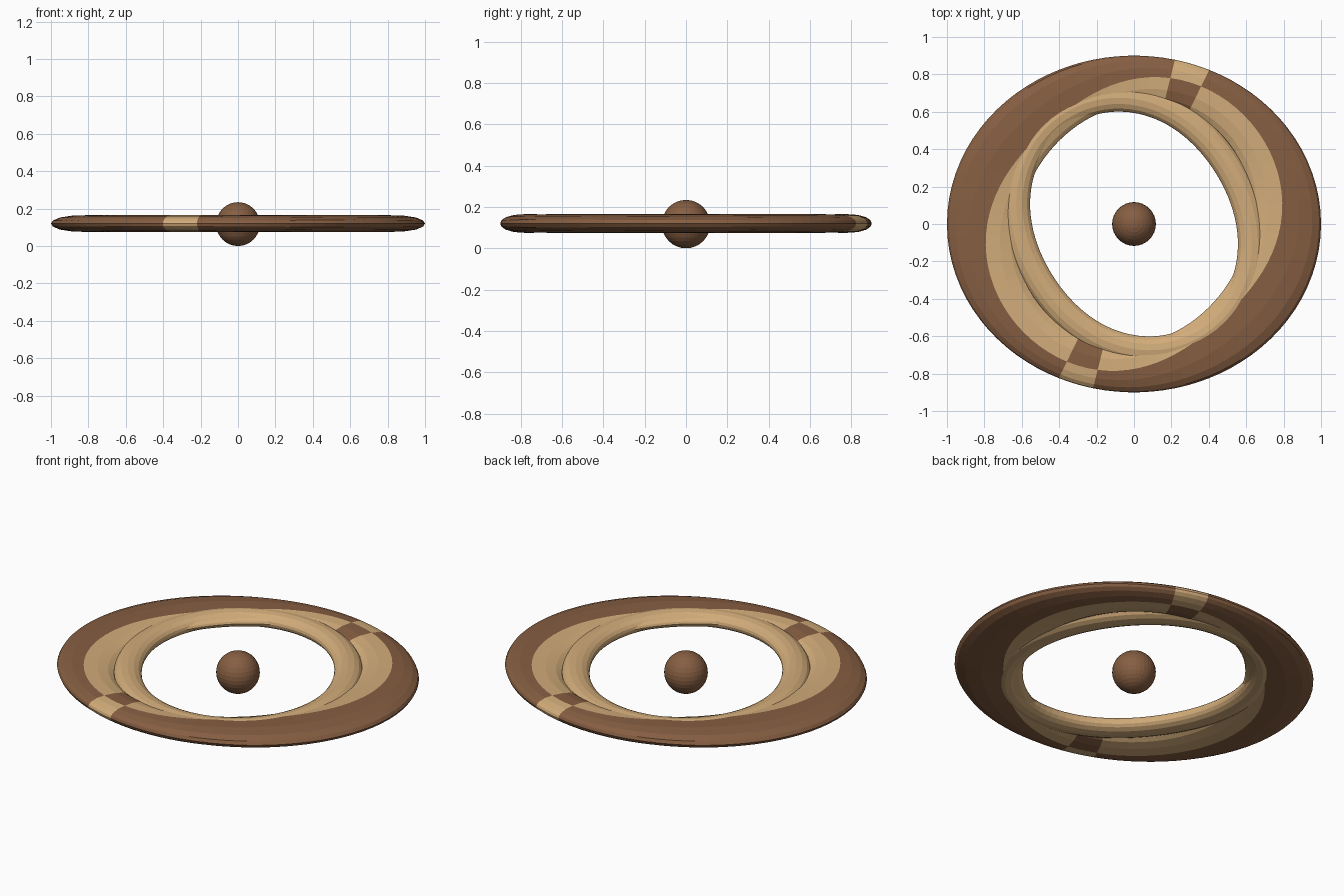
import bpy, bmesh, math

if "Cube" in bpy.data.objects:
    bpy.data.objects.remove(bpy.data.objects["Cube"])

SEGS = 90          # steps around each ring
MID_Z = 0.12       # height of the ring plane
HALF = 0.045       # half thickness of the rings


def material(name, rgb):
    m = bpy.data.materials.new(name)
    m.diffuse_color = (*rgb, 1)
    m.use_nodes = True
    m.node_tree.nodes["Principled BSDF"].inputs["Base Color"].default_value = m.diffuse_color
    return m


brown = material("brown", (0.238, 0.112, 0.054))
tan = material("tan", (0.645, 0.413, 0.195))


def wave(mean, amp, phase, deg, n=2):
    """Radius of a tilted, near-elliptical loop."""
    return mean + amp * math.cos(math.radians(n * (deg - phase)))


# Loops bounding the rings, as radius by angle
def rim(d):
    a = math.radians(d)
    return 1 / math.hypot(math.cos(a), math.sin(a) / 0.9)


def split(d):
    return wave(0.77, 0.067, 43, d) - wave(0, 0.01, 43, d, 4)


def outer_hole(d):
    return wave(0.63, 0.035, 55, d)


def inner_hole(d):
    return wave(0.57, 0.055, 122, d)


def inner_rim(d):
    return inner_hole(d) + 0.15


def inner_mid(d):
    return inner_hole(d) + 0.075


def ring(name, inside, middle, outside, power, color_rule):
    """Sweep a flattened section whose edges follow three loops."""
    bm = bmesh.new()
    steps = [0, 0.05, 0.22, 0.55]
    loops = []
    for i in range(SEGS):
        d = i * 360 / SEGS
        r0, rm, r1 = inside(d), middle(d), outside(d)
        radii = [r0 + (rm - r0) * s for s in steps] + [rm]
        radii += [r1 - (r1 - rm) * s for s in reversed(steps)]
        c, w = (r0 + r1) / 2, (r1 - r0) / 2
        top = []
        for r in radii:
            n = min(1, abs(r - c) / w)
            top.append((r, HALF * math.sqrt(max(0, 1 - n ** power))))
        section = top + [(r, -z) for r, z in reversed(top[1:-1])]
        a = math.radians(d)
        loops.append([bm.verts.new((r * math.cos(a), r * math.sin(a), MID_Z + z))
                      for r, z in section])
    count = len(loops[0])
    for i in range(SEGS):
        p, q = loops[i], loops[(i + 1) % SEGS]
        for j in range(count):
            k = (j + 1) % count
            f = bm.faces.new((p[j], p[k], q[k], q[j]))
            is_outer = 4 <= j < 12
            f.material_index = color_rule((i + 0.5) * 360 / SEGS, is_outer)
    bmesh.ops.recalc_face_normals(bm, faces=bm.faces[:])
    me = bpy.data.meshes.new(name)
    bm.to_mesh(me)
    bm.free()
    me.materials.append(brown)
    me.materials.append(tan)
    ob = bpy.data.objects.new(name, me)
    bpy.context.collection.objects.link(ob)
    return ob


def two_tone(deg, is_outer):
    # Brown outside, tan inside, swapped in two opposite short bands
    swapped = 64 < deg % 180 < 76
    return int(is_outer == swapped)


# Wide outer ring and the tilted inner ring that crosses it
ring("outer_ring", outer_hole, split, rim, 2.5, two_tone)
ring("inner_ring", inner_hole, inner_mid, inner_rim, 2.0, lambda d, o: 1)

# Centre ball
bpy.ops.mesh.primitive_uv_sphere_add(segments=32, ring_count=16, radius=0.117,
                                     location=(0, 0, 0.117))
ball = bpy.context.object
ball.name = "centre_ball"
ball.data.materials.append(brown)
